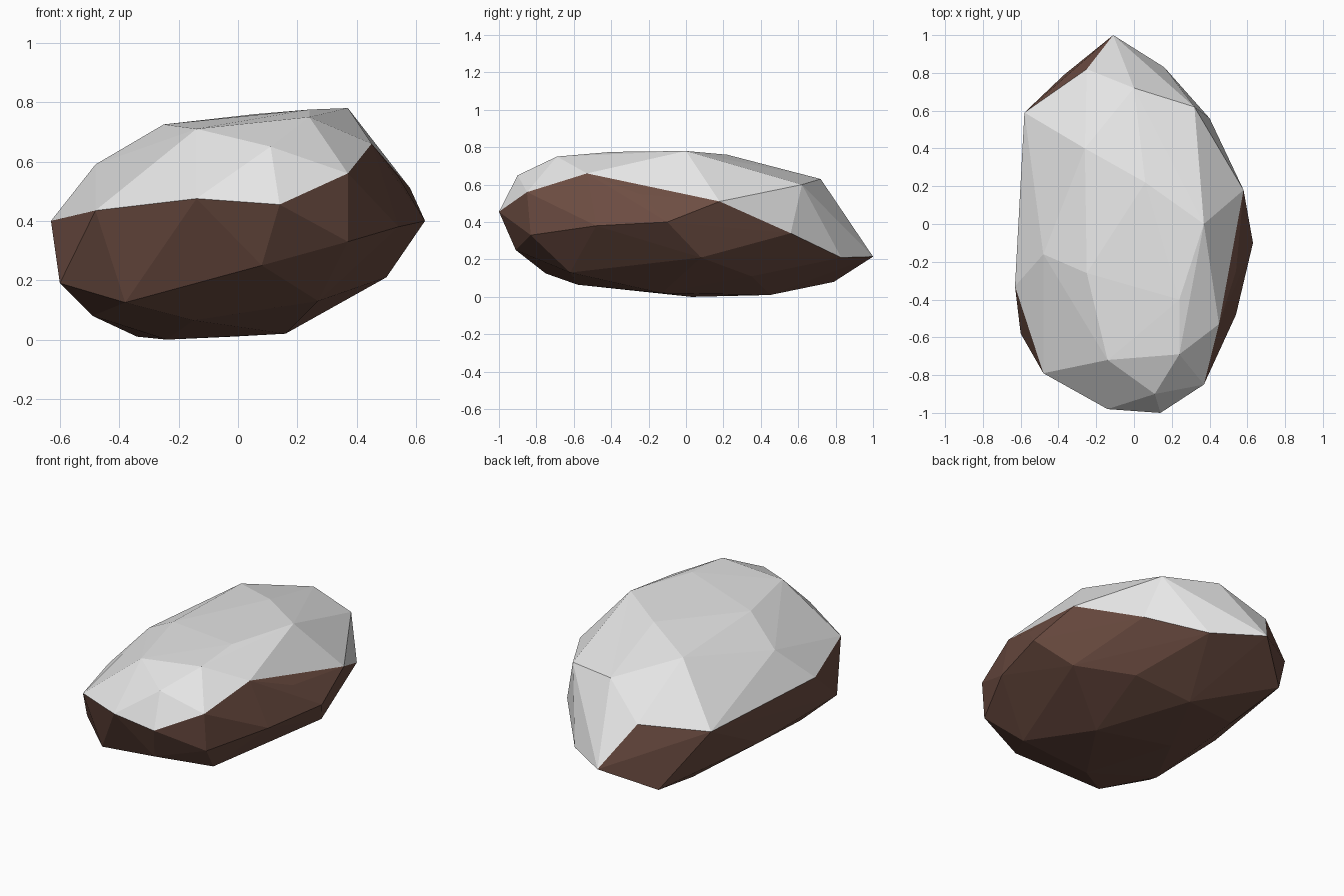
import bpy, bmesh

if "Cube" in bpy.data.objects:
    bpy.data.objects.remove(bpy.data.objects["Cube"])

# Corner points of the boulder, in hundredths: snow cap, snow line, bare rock
CAP = [(0, 72, 63), (32, 62, 60), (37, 0, 78), (24, -69, 75), (11, -90, 65),
       (-14, -72, 71), (-48, -16, 59), (-25, -26, 72.5), (-26, 40, 70),
       (6, 22, 76), (24, -40, 77.5)]
RIM = [(-11, 100, 21.5), (16, 83, 21), (40, 56, 34), (58, 18, 51), (54, -25, 55),
       (45, -53, 66), (37, -85, 56), (14, -100, 45.5), (-14, -98, 47.5),
       (-48, -79, 43.5), (-63, -33, 40), (-58, 20, 40), (-58, 59, 41),
       (-25, 82, 45.4)]
ROCK = [(63, -10, 40), (54, -48, 38), (37, -83, 33), (8, -91, 25), (-38, -75, 12.5),
        (-60, -58, 19), (-49, -39, 8), (-53, 6, 13), (-37, 79, 8), (-34, 42, 1),
        (-2, 45, 1), (28, 35, 11), (50, 8, 21), (16, -13, 2), (-24, 3, 0),
        (27, -62, 13), (-15, -58, 6.5)]


def material(name, color):
    m = bpy.data.materials.new(name)
    m.diffuse_color = (*color, 1)
    m.use_nodes = True
    m.node_tree.nodes["Principled BSDF"].inputs["Base Color"].default_value = m.diffuse_color
    return m


# Boulder: faceted hull around the points
bm = bmesh.new()
group = {}
for label, points in (("cap", CAP), ("rim", RIM), ("rock", ROCK)):
    for p in points:
        group[bm.verts.new([c / 100 for c in p])] = label
hull = bmesh.ops.convex_hull(bm, input=bm.verts[:])
loose = [v for v in bm.verts if not v.link_faces]
bmesh.ops.delete(bm, geom=loose, context='VERTS')
bmesh.ops.recalc_face_normals(bm, faces=bm.faces[:])

# Snow covers faces that touch the cap and do not reach the bare rock
for f in bm.faces:
    labels = [group[v] for v in f.verts]
    f.material_index = 0 if "cap" in labels and "rock" not in labels else 1
    f.smooth = False

mesh = bpy.data.meshes.new("snowy_boulder")
bm.to_mesh(mesh)
bm.free()
mesh.materials.append(material("snow_white", (0.8, 0.8, 0.8)))
mesh.materials.append(material("rock_brown", (0.155, 0.075, 0.055)))
bpy.context.collection.objects.link(bpy.data.objects.new("snowy_boulder", mesh))
